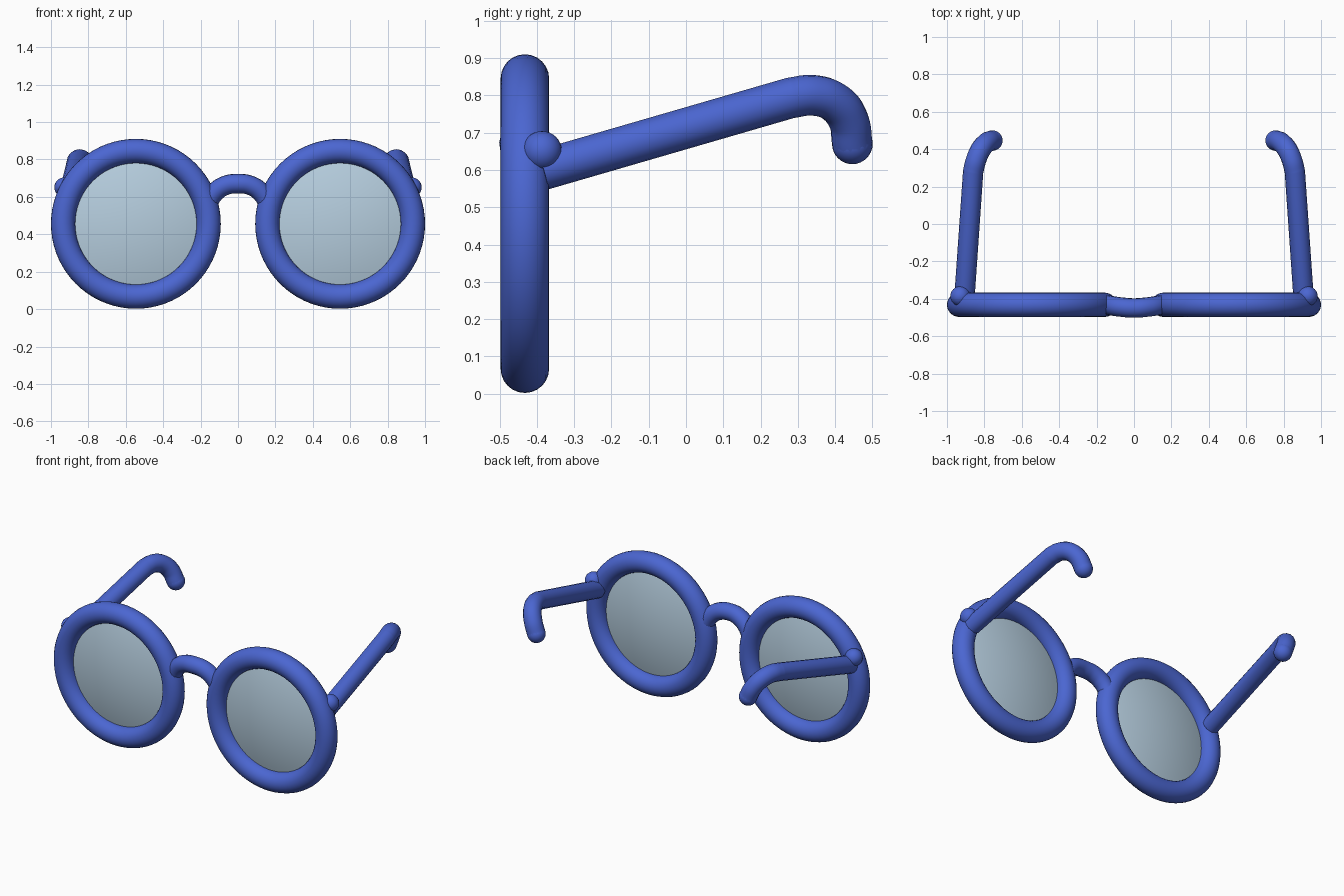
import bpy, bmesh, math

if "Cube" in bpy.data.objects:
    bpy.data.objects.remove(bpy.data.objects["Cube"])


def material(name, rgb):
    m = bpy.data.materials.new(name)
    m.diffuse_color = (*rgb, 1)
    m.use_nodes = True
    m.node_tree.nodes["Principled BSDF"].inputs["Base Color"].default_value = m.diffuse_color
    return m


BLUE = material("frame blue", (0.07, 0.133, 0.64))
GLASS = material("lens grey blue", (0.47, 0.62, 0.74))
RIM_X, RIM_Y, RIM_Z = 0.546, -0.432, 0.456


def activate(obj):
    bpy.ops.object.select_all(action='DESELECT')
    obj.select_set(True)
    bpy.context.view_layer.objects.active = obj


def finish(obj, name, mat):
    obj.name = name
    obj.data.materials.clear()
    obj.data.materials.append(mat)
    activate(obj)
    bpy.ops.object.shade_smooth_by_angle(angle=math.radians(40))


def tube(name, points, radius, smooth_from=0):
    """Round capped tube; points from index smooth_from on form a smooth curve."""
    curve = bpy.data.curves.new(name, 'CURVE')
    curve.dimensions = '3D'
    curve.bevel_depth = radius
    curve.bevel_resolution = 6
    curve.resolution_u = 10
    curve.use_fill_caps = True
    s = curve.splines.new('BEZIER')
    s.bezier_points.add(len(points) - 1)
    for i, (p, b) in enumerate(zip(points, s.bezier_points)):
        b.co = p
        kind = 'AUTO' if i >= smooth_from else 'VECTOR'
        b.handle_left_type = b.handle_right_type = kind
    obj = bpy.data.objects.new(name, curve)
    bpy.context.collection.objects.link(obj)
    activate(obj)
    bpy.ops.object.convert(target='MESH')
    finish(bpy.context.object, name, BLUE)


def ball(name, location, radius):
    bpy.ops.mesh.primitive_uv_sphere_add(segments=24, ring_count=16,
                                         radius=radius, location=location)
    finish(bpy.context.object, name, BLUE)


def lens(name, x, radius=0.34, bulge=0.045, rings=8, sides=64):
    """Shallow lens, domed on the front and the back."""
    bm = bmesh.new()
    rim = [bm.verts.new((radius * math.cos(a), 0, radius * math.sin(a)))
           for a in (2 * math.pi * i / sides for i in range(sides))]
    for sign in (-1, 1):
        prev = rim
        for k in range(rings - 1, 0, -1):
            t = k / rings
            ring = [bm.verts.new((v.co.x * t, sign * bulge * (1 - t * t), v.co.z * t)) for v in rim]
            for i in range(sides):
                j = (i + 1) % sides
                bm.faces.new((prev[i], prev[j], ring[j], ring[i]))
            prev = ring
        tip = bm.verts.new((0, sign * bulge, 0))
        for i in range(sides):
            bm.faces.new((prev[i], prev[(i + 1) % sides], tip))
    bmesh.ops.recalc_face_normals(bm, faces=bm.faces)
    mesh = bpy.data.meshes.new(name)
    bm.to_mesh(mesh)
    bm.free()
    obj = bpy.data.objects.new(name, mesh)
    bpy.context.collection.objects.link(obj)
    obj.location = (x, RIM_Y, RIM_Z)
    finish(obj, name, GLASS)


for side, s in (("left", -1), ("right", 1)):
    # Rim and lens
    bpy.ops.mesh.primitive_torus_add(major_radius=0.389, minor_radius=0.065,
                                     major_segments=72, minor_segments=24,
                                     location=(s * RIM_X, RIM_Y, RIM_Z),
                                     rotation=(math.pi / 2, 0, 0))
    finish(bpy.context.object, side + "_rim", BLUE)
    lens(side + "_lens", s * RIM_X)

    # Rounded hinge knuckle on the rim
    ball(side + "_hinge", (s * 0.929, -0.386, 0.651), 0.053)

    # Temple arm: straight, then hooked down and inward
    path = [(0.906, -0.385, 0.600), (0.86, 0.28, 0.793), (0.845, 0.34, 0.800),
            (0.82, 0.397, 0.782), (0.787, 0.435, 0.735), (0.757, 0.446, 0.67)]
    path = [(s * x, y, z) for x, y, z in path]
    tube(side + "_temple", path, 0.0545, smooth_from=2)
    ball(side + "_temple_tip", path[-1], 0.0545)

# Arched nose bridge bowing slightly forward
arch = [(0.07, -0.444, 0.660), (0.125, -0.436, 0.622), (0.165, -0.428, 0.56)]
arch = [(-x, y, z) for x, y, z in reversed(arch)] + [(0, -0.449, 0.671)] + arch
tube("bridge", arch, 0.052)
